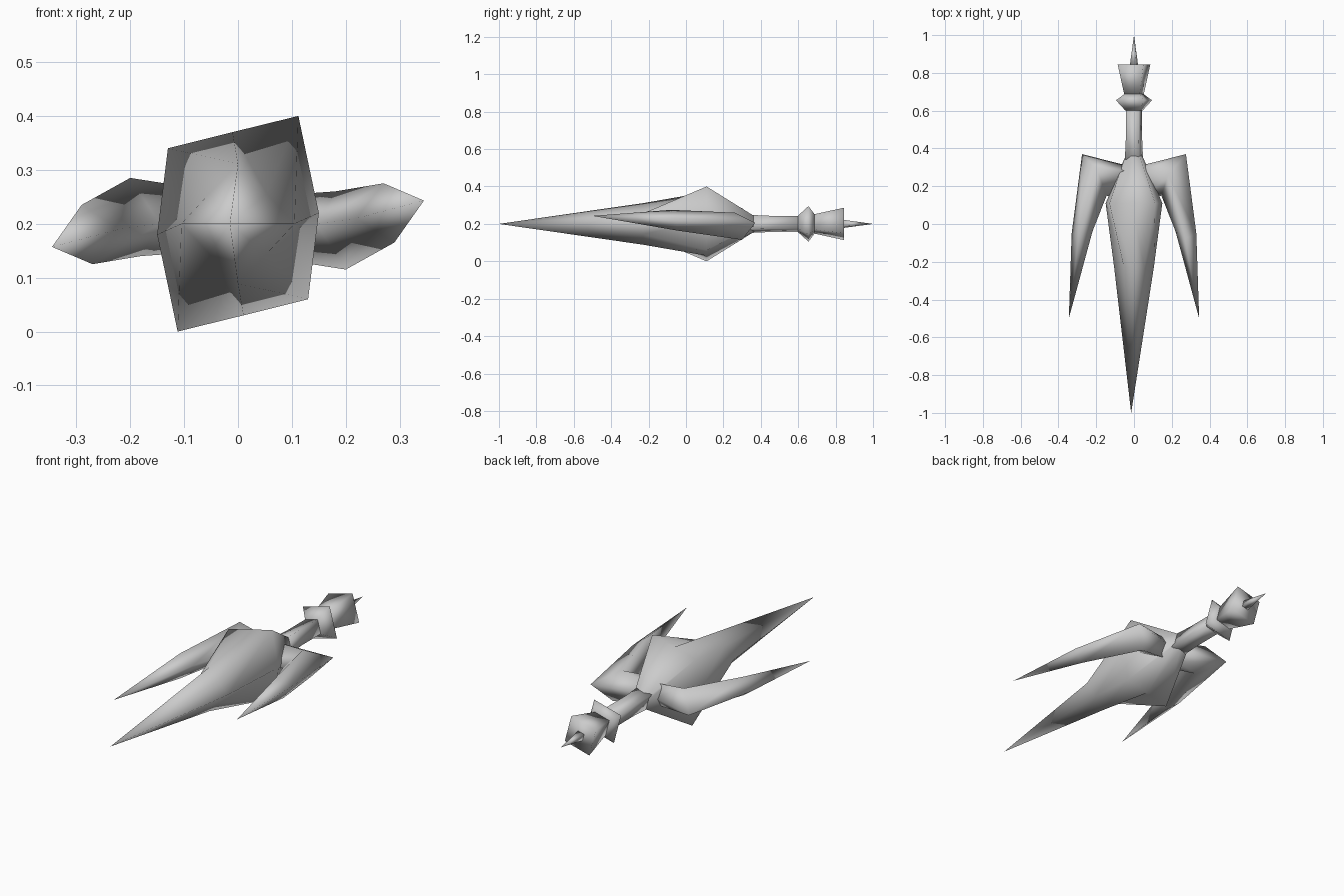
import bpy, bmesh, math

if "Cube" in bpy.data.objects:
    bpy.data.objects.remove(bpy.data.objects["Cube"])

AXIS_Z = 0.2  # height of the long axis
steel = bpy.data.materials.new("pale_grey")
steel.diffuse_color = (0.6, 0.6, 0.6, 1)
steel.use_nodes = True
steel.node_tree.nodes["Principled BSDF"].inputs["Base Color"].default_value = steel.diffuse_color


def loft(name, rings):
    """Skin rings of (x, y, z offset from axis); one-point rings close to a tip."""
    bm = bmesh.new()
    vr = [[bm.verts.new((x, y, z + AXIS_Z)) for x, y, z in r] for r in rings]
    for a, b in zip(vr, vr[1:]):
        n = max(len(a), len(b))
        for i in range(n):
            j = (i + 1) % n
            if len(a) == 1:
                bm.faces.new((a[0], b[i], b[j]))
            elif len(b) == 1:
                bm.faces.new((a[i], a[j], b[0]))
            else:
                bm.faces.new((a[i], a[j], b[j], b[i]))
    for r in (vr[0], vr[-1]):
        if len(r) > 2:
            bm.faces.new(r)
    bmesh.ops.recalc_face_normals(bm, faces=bm.faces)
    me = bpy.data.meshes.new(name)
    bm.to_mesh(me)
    bm.free()
    me.materials.append(steel)
    for p in me.polygons:
        p.use_smooth = True
    ob = bpy.data.objects.new(name, me)
    bpy.context.collection.objects.link(ob)
    return ob


def half_turn(y, half):
    """Ring with two-fold symmetry about the long axis."""
    return [(x, y, z) for x, z in half] + [(-x, y, -z) for x, z in half]


def square(y, r, turn=60):
    return [(r * math.cos(math.radians(turn + 90 * k)), y,
             r * math.sin(math.radians(turn + 90 * k))) for k in range(4)]


# Centre blade: spike, diamond section, wide skewed box, then the neck
loft("centre_blade", [
    [(-0.015, -1.0, 0)],
    half_turn(-0.23, [(0.105, 0), (0.053, 0.056), (0, 0.111), (-0.053, 0.056)]),
    half_turn(0.11, [(0.15, 0.02), (0.112, 0.2), (-0.01, 0.17), (-0.13, 0.14)]),
    half_turn(0.36, [(0.045, -0.01), (0.03, 0.045), (-0.01, 0.04), (-0.04, 0.02)]),
])

# Side prongs: one is the other turned half way round the axis
prong = [
    [(0.345, -0.5, 0.043)],
    [(0.33, -0.05, 0.03), (0.27, -0.08, 0.075), (0.22, -0.04, 0.01), (0.29, -0.05, -0.035)],
    [(0.275, 0.37, 0.005), (0.18, 0.26, 0.06), (0.145, 0.15, 0.0), (0.2, 0.3, -0.085)],
    [(0.04, 0.31, 0.0), (0.04, 0.28, 0.05), (0.04, 0.12, 0.0), (0.04, 0.28, -0.06)],
]
for side, name in ((1, "right_prong"), (-1, "left_prong")):
    loft(name, [[(side * x, y, side * z) for x, y, z in r] for r in prong])

# Handle shaft
loft("shaft", [square(0.3, 0.058), square(0.45, 0.05), square(0.62, 0.05)])

# Collar and flared pommel
loft("collar", [square(0.6, 0.052), square(0.655, 0.11), square(0.69, 0.055)])
loft("pommel", [square(0.68, 0.058), square(0.845, 0.1)])

# End spike
loft("end_spike", [square(0.83, 0.027), [(0, 1.0, 0)]])
